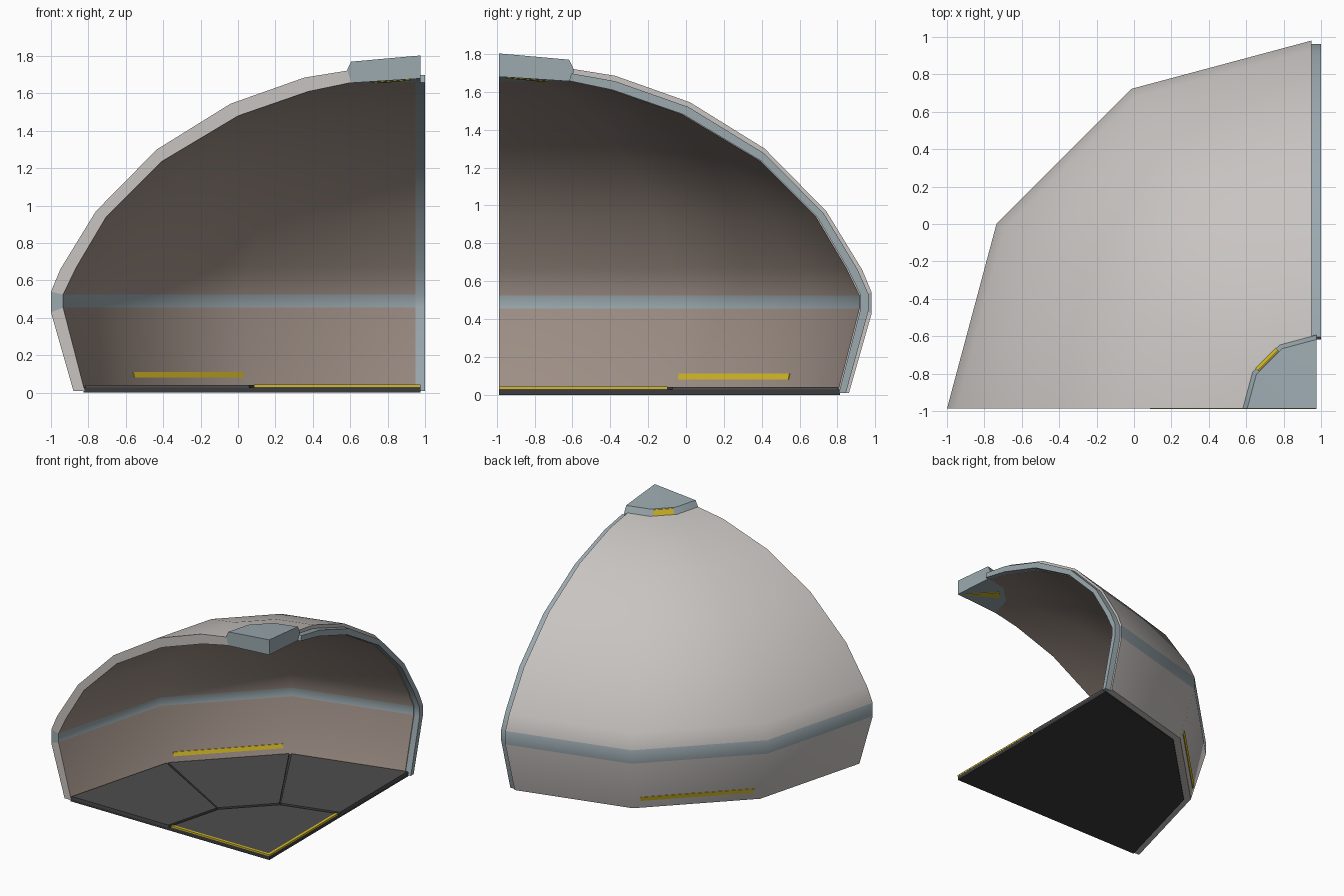
import bpy, bmesh, math
from mathutils import Vector

if "Cube" in bpy.data.objects:
    bpy.data.objects.remove(bpy.data.objects["Cube"])

CX, CY = 0.975, -0.9875          # dome axis; the model is one quarter of a 12-sided dome
DIRS = [Vector((math.cos(math.radians(a)), math.sin(math.radians(a)))) for a in (180, 150, 120, 90)]


def material(name, rgb):
    m = bpy.data.materials.new(name)
    m.diffuse_color = (*rgb, 1)
    m.use_nodes = True
    m.node_tree.nodes["Principled BSDF"].inputs["Base Color"].default_value = m.diffuse_color
    return m


LIGHT = material("light_shell", (0.58, 0.55, 0.53))
LINING = material("warm_lining", (0.36, 0.29, 0.25))
BLUE = material("blue_grey", (0.33, 0.40, 0.43))
DARK = material("dark_floor", (0.075, 0.075, 0.075))
BLACK = material("floor_base", (0.045, 0.045, 0.045))
YELLOW = material("yellow_marking", (0.68, 0.50, 0.02))


def on_facet(k, t, r, z):
    """Point on facet k, fraction t along it, at corner radius r."""
    d = DIRS[k].lerp(DIRS[k + 1], t) * r
    return Vector((CX + d.x, CY + d.y, z))


def finish(name, bm, mats, smooth):
    bmesh.ops.remove_doubles(bm, verts=bm.verts, dist=1e-5)
    bmesh.ops.recalc_face_normals(bm, faces=bm.faces)
    me = bpy.data.meshes.new(name)
    bm.to_mesh(me)
    bm.free()
    for m in mats:
        me.materials.append(m)
    ob = bpy.data.objects.new(name, me)
    bpy.context.collection.objects.link(ob)
    if smooth:
        bpy.ops.object.select_all(action='DESELECT')
        ob.select_set(True)
        bpy.context.view_layer.objects.active = ob
        bpy.ops.object.shade_smooth_by_angle(angle=math.radians(33))
    return ob


def sweep(name, outer, inner, rings, mats=(LIGHT, LINING, BLUE), band=None):
    """Solid skin between two (r, z) profiles, carried through the given rings."""
    bm = bmesh.new()
    n = len(outer)
    grid = [[bm.verts.new(ring(r, z)) for r, z in outer + inner] for ring in rings]

    def face(vs, mat):
        bm.faces.new(vs).material_index = mat

    for a, b in zip(grid, grid[1:]):
        for i in range(n - 1):
            face((a[i], a[i + 1], b[i + 1], b[i]), 2 if i == band else 0)
            face((a[n + i], a[n + i + 1], b[n + i + 1], b[n + i]), 2 if i == band else 1)
        for i in (0, n - 1):
            face((a[i], a[n + i], b[n + i], b[i]), 0)
    for g in (grid[0], grid[-1]):
        for i in range(n - 1):
            face((g[i], g[i + 1], g[n + i + 1], g[n + i]), 2 if i == band else 0)
    bmesh.ops.remove_doubles(bm, verts=bm.verts, dist=1e-5)
    bmesh.ops.dissolve_degenerate(bm, edges=bm.edges, dist=1e-5)
    return finish(name, bm, mats, True)


def hull(name, pts, mat):
    bm = bmesh.new()
    for p in pts:
        bm.verts.new(p)
    bmesh.ops.convex_hull(bm, input=bm.verts)
    bmesh.ops.dissolve_limit(bm, angle_limit=0.01, verts=bm.verts, edges=bm.edges)
    return finish(name, bm, [mat], False)


def marking(name, r0, z0, r1, z1, half):
    """Thin yellow bar lying on the middle facet."""
    hull(name, [on_facet(1, 0.5 + s * half, r + o, z)
                for s in (-1, 1) for r, z in ((r0, z0), (r1, z1)) for o in (-0.004, 0.004)], YELLOW)


corners = [lambda r, z, k=k: on_facet(k, 0, r, z) for k in range(3)]
last = lambda r, z: on_facet(2, 1, r, z)
shifted = lambda dx, dy=0: (lambda r, z: last(r, z) + Vector((dx, dy, 0)))

# Curved wall with blue band
outer = [(1.855, 0.01), (1.975, 0.43), (1.975, 0.54), (1.925, 0.66), (1.735, 0.97),
         (1.41, 1.30), (1.015, 1.545), (0.62, 1.685), (0.39, 1.722)]
inner = [(1.795, 0.01), (1.91, 0.455), (1.91, 0.525), (1.84, 0.67), (1.68, 0.94),
         (1.385, 1.235), (0.975, 1.48), (0.60, 1.61), (0.37, 1.658)]
sweep("dome_wall", outer, inner, corners + [shifted(-0.025, -0.0067)], band=1)

# Joining tongue along the right-hand edge
mid = [(i[0] + (o[0] - i[0]) * 0.62, i[1] + (o[1] - i[1]) * 0.62) for o, i in zip(outer, inner)]
sweep("joint_tongue", mid, inner, [shifted(-0.025), shifted(0.025)], (BLUE, BLUE, BLUE))

# Hub cap at the top
sweep("hub_cap", [(0.395, 1.718), (0.37, 1.77), (0.0, 1.803)],
      [(0.385, 1.655), (0.36, 1.657), (0.0, 1.68)], corners + [last], (BLUE, BLUE, BLUE))
marking("cap_marking", 0.393, 1.724, 0.374, 1.765, 0.38)
hull("cap_underside_marking", [on_facet(1, 0.5 + s * w, r, z + o)
     for r, z, w in ((0.06, 1.676, 0.1), (0.34, 1.659, 0.25)) for s in (-1, 1)
     for o in (-0.004, 0.004)], YELLOW)

# Wall markings, inside and outside
marking("inner_wall_marking", 1.813, 0.08, 1.821, 0.112, 0.44)
marking("outer_wall_marking", 1.874, 0.075, 1.884, 0.11, 0.44)

# Floor slab
ends = [(0, 0), (1, 0), (2, 0), (2, 1)]
hull("floor_slab", [on_facet(k, t, r, z) for k, t in ends for r in (0, 1.8) for z in (0, 0.028)], BLACK)

# Floor panels separated by grooves
for k in range(3):
    a, b = (0 if k == 0 else 0.010), (1 if k == 2 else 0.990)
    hull("outer_floor_panel_%d" % (k + 1),
         [on_facet(k, t, r, z) for t in (a, b) for r in (0.915, 1.79) for z in (0.02, 0.042)], DARK)
hull("inner_floor_panel", [on_facet(k, t, r, z) for k, t in ends for r in (0, 0.89)
                           for z in (0.02, 0.040)], DARK)

# Yellow strips on the open floor edges
for name, sx, sy in (("front_edge_strip", -0.89, 0.02), ("side_edge_strip", -0.02, 0.89)):
    hull(name, [(CX + x, CY + y, z) for x in (0.001, sx) for y in (-0.001, sy)
                for z in (0.031, 0.043)], YELLOW)
